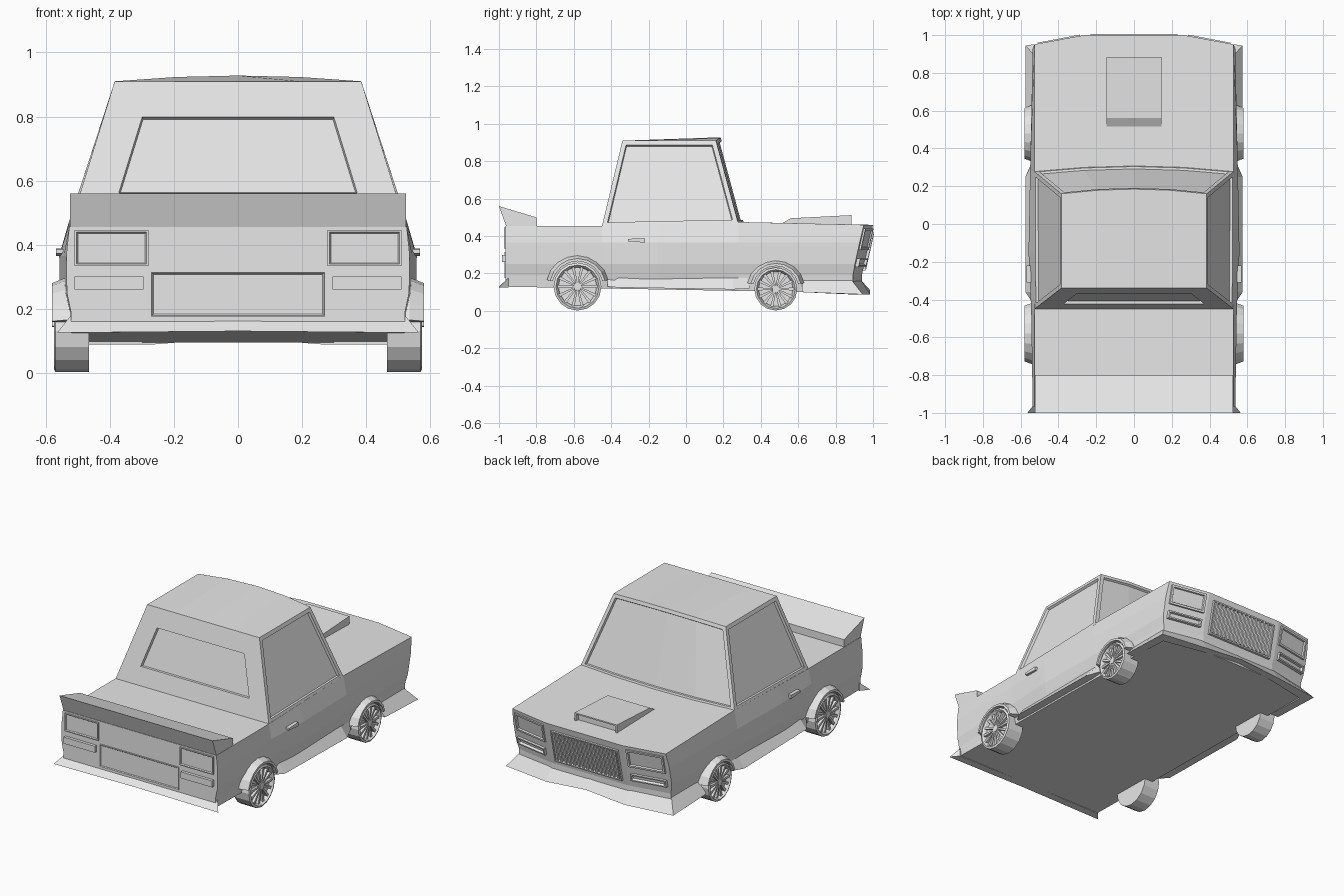
import bpy, bmesh, math

cube = bpy.data.objects.get("Cube")
if cube:
    bpy.data.objects.remove(cube)

paint = bpy.data.materials.new("plain_grey")
paint.use_nodes = True
paint.diffuse_color = (0.8, 0.8, 0.8, 1)
paint.node_tree.nodes["Principled BSDF"].inputs["Base Color"].default_value = (0.8, 0.8, 0.8, 1)


def finish(name, bm, mirror=False):
    bmesh.ops.recalc_face_normals(bm, faces=bm.faces[:])
    me = bpy.data.meshes.new(name)
    bm.to_mesh(me)
    bm.free()
    me.materials.append(paint)
    ob = bpy.data.objects.new(name, me)
    bpy.context.scene.collection.objects.link(ob)
    if mirror:
        ob.modifiers.new("Mirror", 'MIRROR')
    return ob


def strip(name, sections, mirror=False, closed=True):
    """Join equal cross-sections into a solid with end caps."""
    bm = bmesh.new()
    rings = [[bm.verts.new(p) for p in s] for s in sections]
    n = len(rings[0])
    for a, b in zip(rings, rings[1:]):
        for i in range(n):
            j = (i + 1) % n
            bm.faces.new((a[i], a[j], b[j], b[i]))
    if closed:
        bm.faces.new(rings[0])
        bm.faces.new(rings[-1])
    return finish(name, bm, mirror)


def recess(bm, faces, rim, depth):
    bm.normal_update()
    bmesh.ops.inset_region(bm, faces=faces, thickness=rim, use_even_offset=True)
    bm.normal_update()
    bmesh.ops.inset_region(bm, faces=faces, thickness=0.004, depth=-depth, use_even_offset=True)


def nose_y(x, z):
    return 0.94 + max(0, z - 0.19) * 0.222 - 0.19 * max(0, abs(x) - 0.27)


def tail_y(x, z):
    return -0.965


def panel(name, x0, x1, z0, z1, surface, out, rim=0, taper=0, mirror=True):
    """Plate following the nose or tail, with an optional sunken centre."""
    s = 1 if surface is nose_y else -1
    bm = bmesh.new()
    pts = [(x0 - taper, z0), (x1 + taper, z0), (x1, z1), (x0, z1)]
    front = [bm.verts.new((x, surface(x, z) + s * out, z)) for x, z in pts]
    back = [bm.verts.new((x, surface(x, z) - s * 0.02, z)) for x, z in pts]
    face = bm.faces.new(front)
    bm.faces.new(back[::-1])
    for i in range(4):
        j = (i + 1) % 4
        bm.faces.new((front[i], back[i], back[j], front[j]))
    bmesh.ops.recalc_face_normals(bm, faces=bm.faces[:])
    if rim:
        recess(bm, [face], rim, out * 0.8)
    return finish(name, bm, mirror)


# Main body: a grid of stations, columns and rows, skinned on the outside
rows = [(0.12, 0.52), (0.19, 0.535), (0.25, 0.548), (0.365, 0.55), (0.46, 0.527)]
stations = [(-0.965, 0.455, 0.975), (-0.45, 0.455, 0.99), (-0.15, 0.463, 1.015),
            (0.28, 0.475, 1.0), (None, 0.46, 0.975)]
cols = (-1, -0.5, 0.5, 1)
bm = bmesh.new()
grid = {}
for i, (y, top, k) in enumerate(stations):
    for c, f in enumerate(cols):
        for r, (z, w) in enumerate(rows):
            if r == 4:
                z = top
            x = f * w * (k if 0 < r < 4 else 1)
            yy = nose_y(x, z) if y is None else y
            if r == 0:
                z = 0.13 - 0.018 * (yy + 1)
            grid[i, c, r] = bm.verts.new((x, yy, z))


def quad(*keys):
    bm.faces.new([grid[k] for k in keys])


for i in (0, 4):
    for c in range(3):
        for r in range(4):
            quad((i, c, r), (i, c + 1, r), (i, c + 1, r + 1), (i, c, r + 1))
for i in range(4):
    for r in (0, 4):
        for c in range(3):
            quad((i, c, r), (i, c + 1, r), (i + 1, c + 1, r), (i + 1, c, r))
    for c in (0, 3):
        for r in range(4):
            quad((i, c, r), (i, c, r + 1), (i + 1, c, r + 1), (i + 1, c, r))
bmesh.ops.delete(bm, geom=[v for v in bm.verts if not v.link_faces], context='VERTS')
finish("body", bm)

# Cabin with sunken windscreen, rear window and side windows
bm = bmesh.new()
lines = []
for f in (-1, -0.5, 0, 0.5, 1):
    b = 1 - f * f
    lines.append([bm.verts.new(p) for p in (
        (0.53 * f, 0.28 + 0.03 * b, 0.465), (0.385 * f, 0.16 + 0.025 * b, 0.91 + 0.018 * b),
        (0.385 * f, -0.34, 0.91), (0.527 * f, -0.45, 0.45))])
bands = [[], [], [], []]
for a, b in zip(lines, lines[1:]):
    for k in range(4):
        m = (k + 1) % 4
        bands[k].append(bm.faces.new((a[k], a[m], b[m], b[k])))
sides = [bm.faces.new(lines[0]), bm.faces.new(lines[-1])]
bmesh.ops.recalc_face_normals(bm, faces=bm.faces[:])
recess(bm, bands[0], 0.022, 0.012)
recess(bm, bands[2], 0.115, 0.015)
for f in sides:
    recess(bm, [f], 0.024, 0.014)
finish("cabin", bm)

# Tail spoiler
profile = [(-1, 0.56), (-0.8, 0.5), (-0.8, 0.45), (-0.96, 0.45)]
strip("spoiler", [[(x, y, z) for y, z in profile] for x in (-0.525, 0.525)])

# Hood scoop with an open mouth
profile = [(0.5, 0.46), (0.56, 0.495), (0.885, 0.512), (0.885, 0.45)]
scoop = strip("hood_scoop", [[(x, y, z) for y, z in profile] for x in (-0.145, 0.145)])
bm = bmesh.new()
bm.from_mesh(scoop.data)
recess(bm, [max(bm.faces, key=lambda f: f.calc_center_median().y)], 0.008, 0.02)
bm.to_mesh(scoop.data)
bm.free()


# Lower lips and side skirts: wedge sections along a path
def lip(name, outer, inner, top):
    strip(name, [[(xo, yo, zo), (xi, yi, top), (xi, yi, zo)]
                 for (xo, yo, zo), (xi, yi) in zip(outer, inner)], mirror=True)


lip("front_lip", [(0.575, 0.62, 0.1), (0.575, 0.945, 0.088), (0.27, 0.985, 0.088), (0, 0.985, 0.11)],
    [(0.52, 0.62), (0.52, 0.885), (0.27, 0.935), (0, 0.935)], 0.165)
lip("rear_lip", [(0.565, -1, 0.125), (0, -1, 0.13)], [(0.525, -0.95), (0, -0.95)], 0.175)
lip("side_skirt", [(0.535, -0.42, 0.13), (0.575, -0.36, 0.125), (0.575, 0.25, 0.115), (0.535, 0.34, 0.12)],
    [(0.525, -0.42), (0.525, -0.36), (0.525, 0.25), (0.525, 0.34)], 0.185)

# Nose details
panel("headlight", 0.285, 0.51, 0.325, 0.44, nose_y, 0.01, rim=0.012)
panel("front_indicator", 0.295, 0.51, 0.235, 0.28, nose_y, 0.018, rim=0.008)
panel("grille", -0.23, 0.23, 0.215, 0.42, nose_y, 0.014, rim=0.008, mirror=False)
for i in range(15):
    x = -0.21 + i * 0.03
    panel("grille_slat", x - 0.006, x + 0.006, 0.225, 0.41, nose_y, 0.016, mirror=False)

# Tail details
panel("tail_light", 0.28, 0.51, 0.333, 0.445, tail_y, 0.008, rim=0.006)
panel("rear_reflector", 0.295, 0.51, 0.26, 0.3, tail_y, 0.018)
panel("plate_panel", -0.272, 0.272, 0.175, 0.315, tail_y, 0.006, rim=0.004, mirror=False)

# Door handles
strip("door_handle", [[(x, -0.31, 0.372), (x, -0.22, 0.365), (x, -0.22, 0.388), (x, -0.31, 0.385)]
                      for x in (0.53, 0.568)], mirror=True)


# Wheels: sunken rim, spokes, hub, and an arched flare above
def circle(x, y, z, r, n=16):
    return [(x, y + r * math.sin(math.tau * k / n), z - r * math.cos(math.tau * k / n)) for k in range(n)]


def wheel(name, y, z, r):
    strip(name + "_wheel", [circle(0.465, y, z, r), circle(0.57, y, z, r), circle(0.575, y, z, r * 0.9),
                            circle(0.565, y, z, r * 0.84), circle(0.55, y, z, r * 0.8)], mirror=True)
    strip(name + "_hub", [circle(0.54, y, z, r * 0.2, 10), circle(0.57, y, z, r * 0.17, 10)], mirror=True)
    for k in range(14):
        a = math.tau * k / 14
        ca, sa = math.cos(a), math.sin(a)
        ends = []
        for d, w in ((r * 0.14, 0.004), (r * 0.84, 0.008)):
            ends.append([(x, y + d * ca - t * sa, z + d * sa + t * ca)
                         for x, t in ((0.545, -w), (0.566, -w), (0.566, w), (0.545, w))])
        strip(name + "_spoke", ends, mirror=True)
    arc = []
    for k in range(9):
        a = math.radians(12 + 156 * k / 8)
        ring = [(x, y + q * math.cos(a), z + q * math.sin(a))
                for x, q in ((0.5, r + 0.008), (0.58, r + 0.008), (0.58, r + 0.022), (0.535, r + 0.04), (0.5, r + 0.04))]
        arc.append(ring)
    strip(name + "_flare", arc, mirror=True)


wheel("rear", -0.58, 0.13, 0.128)
wheel("front", 0.48, 0.117, 0.115)
